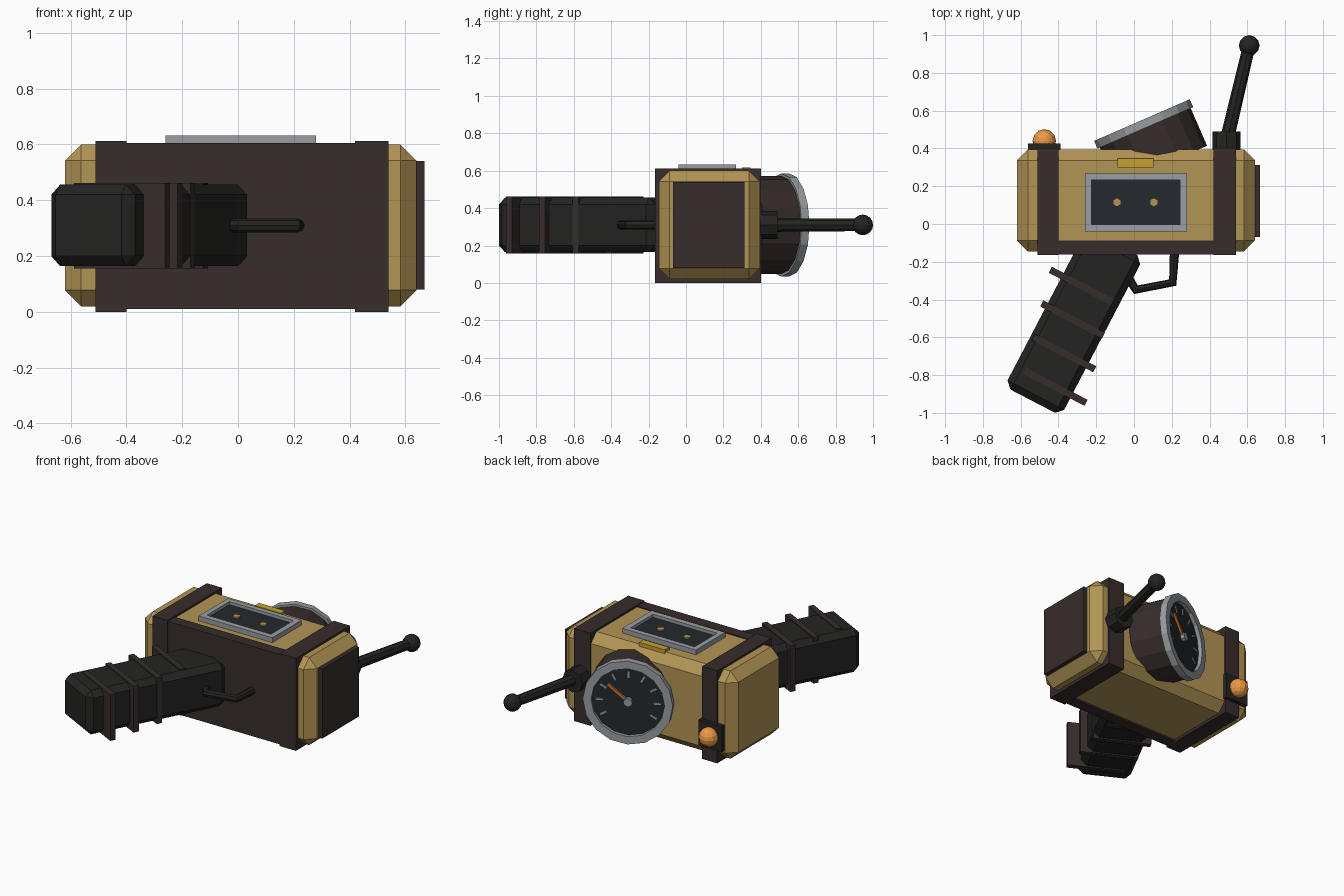
import bpy, bmesh, math
from mathutils import Matrix, Vector

if "Cube" in bpy.data.objects:
    bpy.data.objects.remove(bpy.data.objects["Cube"])


def material(name, rgb):
    m = bpy.data.materials.new(name)
    m.diffuse_color = (*rgb, 1)
    m.use_nodes = True
    m.node_tree.nodes["Principled BSDF"].inputs["Base Color"].default_value = m.diffuse_color
    return m


TAN = material("tan", (0.45, 0.30, 0.09))
BROWN = material("dark_brown", (0.038, 0.026, 0.024))
BLACK = material("black", (0.017, 0.017, 0.016))
SLATE = material("slate", (0.018, 0.022, 0.026))
STEEL = material("steel", (0.32, 0.34, 0.36))
YELLOW = material("yellow", (0.55, 0.36, 0.03))
ORANGE = material("orange", (0.85, 0.32, 0.06))
RUST = material("needle_orange", (0.6, 0.16, 0.02))
I = Matrix.Identity(4)


def finish(name, bm, mat, frame=I):
    bmesh.ops.recalc_face_normals(bm, faces=bm.faces)
    me = bpy.data.meshes.new(name)
    bm.to_mesh(me)
    bm.free()
    me.materials.append(mat)
    ob = bpy.data.objects.new(name, me)
    ob.matrix_world = frame
    bpy.context.collection.objects.link(ob)
    return ob


def box(name, lo, hi, mat, chamfer=0, frame=I):
    lo, hi = Vector(lo), Vector(hi)
    bm = bmesh.new()
    bmesh.ops.create_cube(bm, size=1, matrix=Matrix.Translation((lo + hi) / 2)
                          @ Matrix.Diagonal((*(hi - lo), 1)))
    if chamfer:
        bmesh.ops.bevel(bm, geom=bm.edges[:], offset=chamfer, segments=1, affect='EDGES')
    return finish(name, bm, mat, frame)


def rod(name, a, b, r1, r2, n, mat, frame=I):
    a, b = Vector(a), Vector(b)
    d = b - a
    bm = bmesh.new()
    bmesh.ops.create_cone(bm, cap_ends=True, segments=n, radius1=r1, radius2=r2, depth=d.length,
                          matrix=Matrix.Translation((a + b) / 2)
                          @ d.to_track_quat('Z', 'Y').to_matrix().to_4x4())
    return finish(name, bm, mat, frame)


def ball(name, c, r, mat):
    bm = bmesh.new()
    bmesh.ops.create_uvsphere(bm, u_segments=12, v_segments=8, radius=r, matrix=Matrix.Translation(c))
    return finish(name, bm, mat)


def ring(name, loops, mat, frame=I):
    """Closed band skinned through a cycle of matching point loops."""
    bm = bmesh.new()
    vs = [[bm.verts.new(p) for p in loop] for loop in loops]
    n = len(vs[0])
    for k, a in enumerate(vs):
        b = vs[(k + 1) % len(vs)]
        for i in range(n):
            j = (i + 1) % n
            bm.faces.new((a[i], a[j], b[j], b[i]))
    return finish(name, bm, mat, frame)


# Casing, bands, base and end panel
box("casing", (-0.62, -0.145, 0.02), (0.64, 0.395, 0.60), TAN, 0.058)
for side, x0, x1 in (("left", -0.51, -0.40), ("right", 0.42, 0.54)):
    box(side + "_band", (x0, -0.165, 0), (x1, 0.402, 0.613), BROWN)
box("base_plate", (-0.505, -0.162, 0.01), (0.535, -0.088, 0.606), BROWN)
box("end_panel", (0.60, -0.07, 0.08), (0.668, 0.312, 0.54), BROWN)

# Screen with frame, screws and tab
def rect(x0, y0, x1, y1, z):
    return [(x0, y0, z), (x1, y0, z), (x1, y1, z), (x0, y1, z)]

outer, inner = (-0.26, -0.04, 0.28, 0.267), (-0.226, -0.002, 0.243, 0.233)
ring("screen_frame", [rect(*outer, 0.59), rect(*outer, 0.632),
                      rect(*inner, 0.632), rect(*inner, 0.59)], STEEL)
box("screen", (-0.24, -0.02, 0.59), (0.26, 0.25, 0.612), SLATE)
for i, x in enumerate((-0.09, 0.105)):
    rod(f"screen_dot_{i}", (x, 0.115, 0.60), (x, 0.115, 0.62), 0.024, 0.024, 6, TAN)
box("yellow_tab", (-0.088, 0.30, 0.59), (0.102, 0.346, 0.617), YELLOW)

# Tilted gauge: local z points out of the dial, local y is up
G = Matrix.Translation((0.042, 0.55, 0.31)) @ Matrix((
    (-0.917, 0, -0.399, 0), (-0.399, 0, 0.917, 0), (0, 1, 0, 0), (0, 0, 0, 1)))


def circle(r, z, n=16):
    return [(r * math.cos(2 * math.pi * i / n), r * math.sin(2 * math.pi * i / n), z) for i in range(n)]


rod("gauge_drum", (0, 0, -0.262), (0, 0, -0.03), 0.262, 0.262, 16, BROWN, G)
ring("gauge_rim", [circle(0.276, -0.045), circle(0.276, 0),
                   circle(0.225, 0), circle(0.225, -0.045)], STEEL, G)
rod("gauge_face", (0, 0, -0.05), (0, 0, -0.025), 0.235, 0.235, 16, SLATE, G)
for i in range(9):
    T = G @ Matrix.Rotation(math.radians(-30 + i * 30), 4, 'Z')
    box(f"gauge_tick_{i}", (0.155, -0.006, -0.03), (0.20, 0.006, -0.018), STEEL, 0, T)
box("gauge_needle", (0, -0.009, -0.03), (0.165, 0.009, -0.01), RUST, 0,
    G @ Matrix.Rotation(math.radians(140), 4, 'Z'))
rod("gauge_hub", (0, 0, -0.03), (0, 0, 0), 0.028, 0.028, 8, STEEL, G)

# Lamp
box("lamp_base", (-0.56, 0.38, 0.095), (-0.39, 0.425, 0.265), BLACK)
ball("lamp", (-0.475, 0.44, 0.18), 0.062, ORANGE)

# Antenna
rod("antenna_collar", (0.49, 0.38, 0.31), (0.49, 0.49, 0.31), 0.074, 0.074, 8, BLACK)
rod("antenna_rod", (0.49, 0.44, 0.31), (0.61, 0.945, 0.31), 0.037, 0.033, 8, BLACK)
ball("antenna_tip", (0.61, 0.945, 0.31), 0.055, BLACK)

# Slanted grip: local x across the grip, local y along it
H = Matrix(((0.886, 0.463, 0, 0), (-0.463, 0.886, 0, 0), (0, 0, 1, 0.31), (0, 0, 0, 1)))
box("grip", (-0.21, -1.08, -0.146), (0.128, -0.138, 0.146), BLACK, 0.036, H)
for i in range(4):
    s, t = -0.42 - 0.179 * i, -0.096 + 0.042 * i
    box(f"grip_rib_{i}", (t - 0.184, s - 0.018, -0.154), (t + 0.184, s + 0.018, 0.152), BROWN, 0, H)

# Trigger guard: an eight-sided tube along a bent path
cu = bpy.data.curves.new("trigger_path", 'CURVE')
cu.dimensions = '3D'
sp = cu.splines.new('POLY')
path = [(-0.04, -0.27), (0.01, -0.348), (0.205, -0.31), (0.215, -0.14)]
sp.points.add(len(path) - 1)
for p, (x, y) in zip(sp.points, path):
    p.co = (x, y, 0.31, 1)
cu.bevel_depth = 0.025
cu.bevel_resolution = 2
cu.use_fill_caps = True
tmp = bpy.data.objects.new("trigger_path", cu)
bpy.context.collection.objects.link(tmp)
bm = bmesh.new()
bm.from_mesh(tmp.to_mesh())
tmp.to_mesh_clear()
bpy.data.objects.remove(tmp)
for f in bm.faces:
    f.smooth = False
finish("trigger_guard", bm, BLACK)
